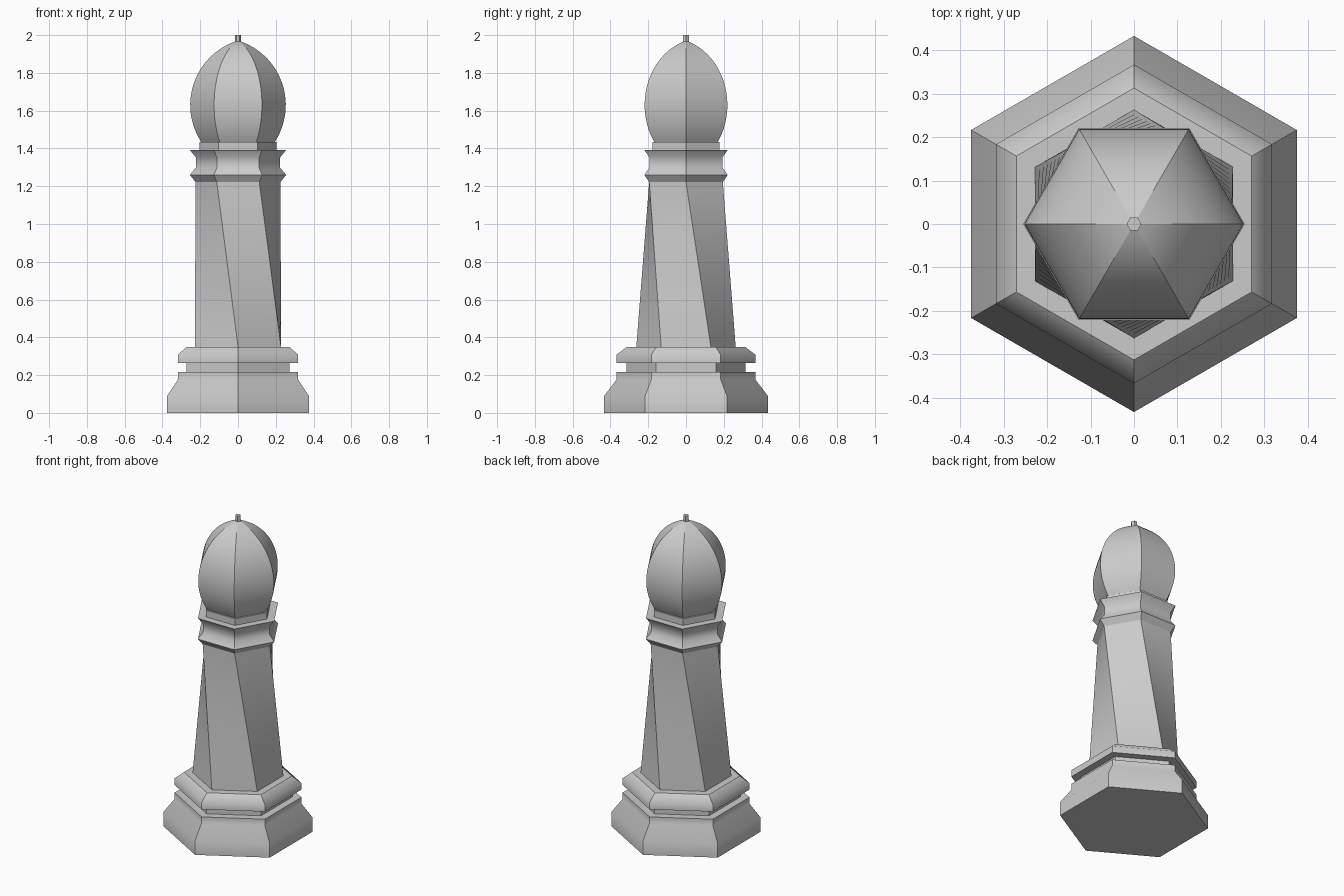
import bpy, bmesh
from math import radians, sin, cos, sqrt

cube = bpy.data.objects.get("Cube")
if cube:
    bpy.data.objects.remove(cube)

SIDES = 6
GREY = (0.6, 0.6, 0.6, 1.0)
stone = bpy.data.materials.new("grey stone")
stone.use_nodes = True
stone.diffuse_color = GREY
stone.node_tree.nodes["Principled BSDF"].inputs["Base Color"].default_value = GREY


def hexagon(radius, z, turn):
    """Corner points of a level hexagon, first corner at the turn angle."""
    angles = [radians(turn + 360 * i / SIDES) for i in range(SIDES)]
    return [(radius * cos(a), radius * sin(a), z) for a in angles]


def loft(name, rings):
    """Skin stacked hexagons; corners stay crisp, gentle profile bends are smooth."""
    bm = bmesh.new()
    rows = [[bm.verts.new(p) for p in ring] for ring in rings]
    for low, high in zip(rows, rows[1:]):
        for i in range(SIDES):
            j = (i + 1) % SIDES
            bm.faces.new((low[i], low[j], high[j], high[i])).smooth = True
    bm.faces.new(rows[0][::-1])
    bm.faces.new(rows[-1])
    bm.normal_update()
    for edge in bm.edges:
        a, b = edge.verts
        runs_up = abs(a.co.z - b.co.z) > 1e-4
        edge.smooth = not runs_up and edge.calc_face_angle() < radians(60)
    mesh = bpy.data.meshes.new(name)
    bm.to_mesh(mesh)
    bm.free()
    mesh.materials.append(stone)
    obj = bpy.data.objects.new(name, mesh)
    bpy.context.collection.objects.link(obj)
    return obj


def prism(name, profile, turn):
    return loft(name, [hexagon(r, z, turn) for r, z in profile])


# Base parts: a flat side faces left and right, given by half width across flats
base_parts = {
    "base": [(0.375, 0), (0.375, 0.09), (0.318, 0.177), (0.318, 0.217)],
    "base_groove": [(0.273, 0.217), (0.273, 0.265)],
    "base_collar": [(0.318, 0.265), (0.318, 0.308), (0.271, 0.35)],
}
for name, profile in base_parts.items():
    prism(name, [(w * 2 / sqrt(3), z) for w, z in profile], 30)

# Shaft: ruled surface turning from the base hexagon to the neck hexagon
foot = hexagon(0.263, 0.35, 30)
head = hexagon(0.225, 1.222, 0)
STEPS = 12
loft("twisted_shaft", [
    [tuple(p + (q - p) * s / STEPS for p, q in zip(a, b)) for a, b in zip(foot, head)]
    for s in range(STEPS + 1)])

# Neck parts: a corner faces left and right
prism("neck_ring", [(0.225, 1.222), (0.255, 1.26), (0.223, 1.298),
                    (0.223, 1.352), (0.255, 1.392)], 0)
prism("neck_step", [(0.205, 1.392), (0.205, 1.434)], 0)

# Dome: pointed profile from one circular arc
ARC, WIDEST, MIDDLE = 0.356, 0.253, 1.63
dome = []
for i in range(25):
    a = radians(-33.4 + i * (70.3 + 33.4) / 24)
    dome.append((WIDEST - ARC * (1 - cos(a)), MIDDLE + ARC * sin(a)))
prism("dome", dome, 0)
prism("finial", [(0.017, 1.95), (0.017, 2.0)], 0)
